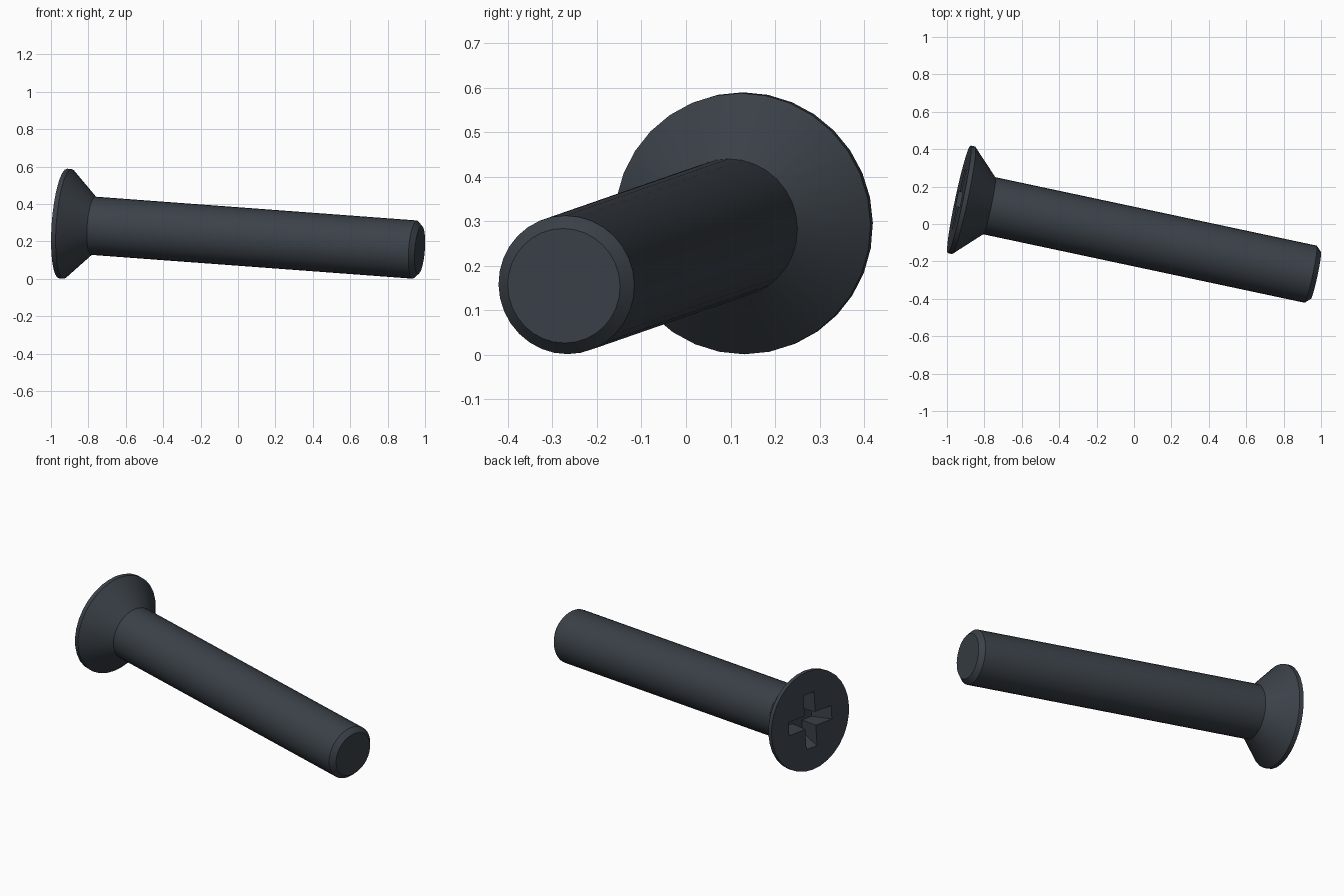
import bpy, bmesh, math
from mathutils import Vector, Matrix

cube = bpy.data.objects.get("Cube")
if cube:
    bpy.data.objects.remove(cube, do_unlink=True)

SIDES = 32

steel = bpy.data.materials.new("dark blue grey steel")
steel.use_nodes = True
colour = (0.043, 0.053, 0.065, 1)
steel.diffuse_color = colour
steel.node_tree.nodes["Principled BSDF"].inputs["Base Color"].default_value = colour


def loft(name, rings):
    """Skin closed rings of points and cap both ends."""
    bm = bmesh.new()
    loops = [[bm.verts.new(p) for p in ring] for ring in rings]
    for a, b in zip(loops, loops[1:]):
        for i in range(len(a)):
            j = (i + 1) % len(a)
            bm.faces.new((a[i], a[j], b[j], b[i]))
    bm.faces.new(loops[0])
    bm.faces.new(loops[-1])
    bmesh.ops.recalc_face_normals(bm, faces=bm.faces)
    mesh = bpy.data.meshes.new(name)
    bm.to_mesh(mesh)
    bm.free()
    mesh.materials.append(steel)
    ob = bpy.data.objects.new(name, mesh)
    bpy.context.collection.objects.link(ob)
    return ob


def circle(x, r):
    angles = [2 * math.pi * i / SIDES for i in range(SIDES)]
    return [(x, r * math.cos(a), r * math.sin(a)) for a in angles]


def cross(x, reach, half):
    """Plus-shaped ring: one arm's corners turned to four directions."""
    arm = [Vector((x, reach, -half)), Vector((x, reach, half)), Vector((x, half, half))]
    return [Matrix.Rotation(k * math.pi / 2, 3, 'X') @ p for k in range(4) for p in arm]


# Flat countersunk head, shank and chamfered tip along local x
LENGTH = 1.955
profile = [(0, 0.294), (0.025, 0.294), (0.165, 0.156),
           (LENGTH - 0.028, 0.156), (LENGTH, 0.129)]
screw = loft("countersunk_screw", [circle(x, r) for x, r in profile])

# Tapered cross-shaped driver recess
cutter = loft("recess_cutter", [cross(-0.02, 0.171, 0.041), cross(0.11, 0.11, 0.036)])
cutter.hide_render = True
cut = screw.modifiers.new("driver_recess", 'BOOLEAN')
cut.operation = 'DIFFERENCE'
cut.solver = 'EXACT'
cut.object = cutter

bpy.ops.object.select_all(action='DESELECT')
screw.select_set(True)
bpy.context.view_layer.objects.active = screw
bpy.ops.object.modifier_apply(modifier=cut.name)
bpy.data.objects.remove(cutter, do_unlink=True)
bpy.ops.object.shade_smooth_by_angle(angle=math.radians(30))

# Lay the screw down on its head rim and tip
axis = Vector((1, -0.213, -0.074)).normalized()
side = Vector((0, 0, 1)).cross(axis).normalized()
up = axis.cross(side)
pose = Matrix((axis, side, up)).transposed().to_4x4()
screw.matrix_world = Matrix.Translation((-0.935, 0.132, 0.296)) @ pose
